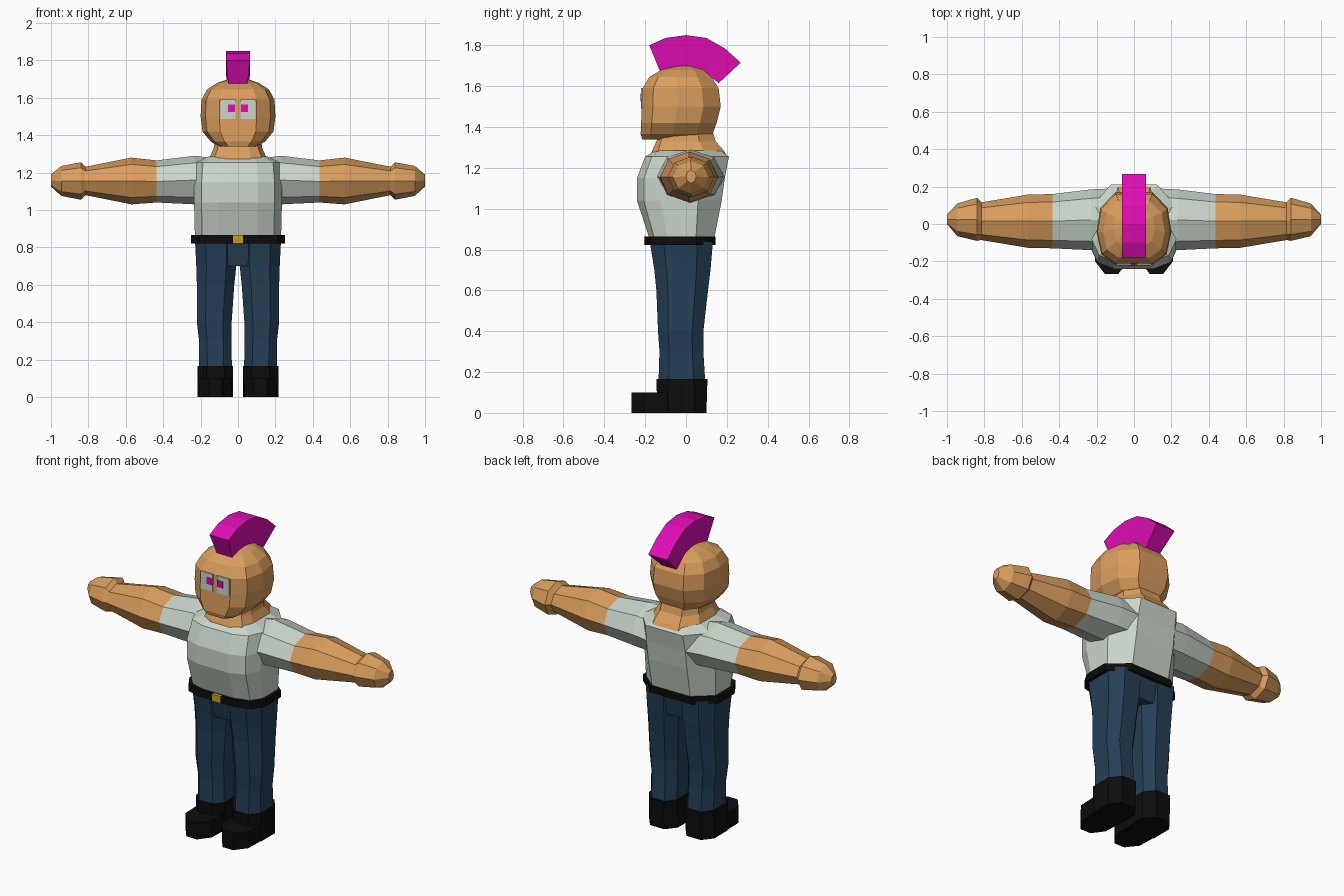
import bpy, bmesh, math
from mathutils import Vector


def material(name, r, g, b):
    m = bpy.data.materials.new(name)
    m.diffuse_color = (r, g, b, 1)
    return m


SKIN = material("skin", 0.70, 0.34, 0.11)
SHIRT = material("shirt grey", 0.59, 0.67, 0.59)
DENIM = material("denim blue", 0.018, 0.05, 0.095)
BLACK = material("black leather", 0.004, 0.004, 0.004)
PINK = material("hot pink", 0.75, 0.004, 0.46)
GOLD = material("gold", 0.55, 0.34, 0.01)


def loft(name, rings, mat):
    """Skin a list of equal-length closed rings and cap both ends."""
    bm = bmesh.new()
    loops = [[bm.verts.new(p) for p in ring] for ring in rings]
    n = len(loops[0])
    for a, b in zip(loops, loops[1:]):
        for i in range(n):
            j = (i + 1) % n
            bm.faces.new((a[i], a[j], b[j], b[i]))
    bm.faces.new(loops[0])
    bm.faces.new(loops[-1])
    bmesh.ops.recalc_face_normals(bm, faces=bm.faces)
    mesh = bpy.data.meshes.new(name)
    bm.to_mesh(mesh)
    bm.free()
    mesh.materials.append(mat)
    ob = bpy.data.objects.new(name, mesh)
    bpy.context.collection.objects.link(ob)
    return ob


def box(name, x0, x1, y0, y1, z0, z1, mat):
    return loft(name, [[(x0, y0, z), (x1, y0, z), (x1, y1, z), (x0, y1, z)]
                       for z in (z0, z1)], mat)


# Half outlines: (fraction of half width, fraction from front to back)
BODY = [(0.45, 0), (0.83, 0.08), (1, 0.28), (1, 0.72), (0.55, 1)]
HEAD = [(0.5, 0), (0.87, 0.14), (1, 0.45), (0.9, 0.78), (0.5, 1)]
LEG = [(0.5, 0), (1, 0.22), (1, 0.75), (0.5, 1)]


def section(half, z, w, y0, y1, cx=0):
    """Horizontal ring from a mirrored half outline."""
    pts = half + [(-u, v) for u, v in reversed(half)]
    return [(cx + u * w, y0 + v * (y1 - y0), z) for u, v in pts]


def stack(name, half, rows, mat, cx=0):
    return loft(name, [section(half, *r, cx) for r in rows], mat)


# Torso: z, half width, front y, back y
stack("shirt_torso", BODY, [
    (0.84, 0.23, -0.175, 0.135), (1.04, 0.235, -0.24, 0.175),
    (1.15, 0.235, -0.24, 0.19), (1.255, 0.225, -0.2, 0.21),
    (1.285, 0.16, -0.15, 0.17)], SHIRT)

# Neck
stack("neck", BODY, [
    (1.255, 0.16, -0.175, 0.203), (1.285, 0.15, -0.165, 0.185),
    (1.33, 0.13, -0.145, 0.145), (1.40, 0.12, -0.12, 0.125)], SKIN)

# Head
stack("head", HEAD, [
    (1.34, 0.10, -0.215, 0.06), (1.365, 0.145, -0.222, 0.13),
    (1.42, 0.19, -0.22, 0.15), (1.50, 0.2, -0.216, 0.17),
    (1.59, 0.195, -0.212, 0.16), (1.645, 0.165, -0.18, 0.125),
    (1.68, 0.11, -0.12, 0.085), (1.70, 0.05, -0.05, 0.04)], SKIN)

# Eyes
for s, side in ((-1, "left"), (1, "right")):
    xs = sorted((s * 0.014, s * 0.094))
    box(side + "_eye_white", *xs, -0.2205, -0.2125, 1.487, 1.59, SHIRT)
    xs = sorted((s * 0.016, s * 0.054))
    box(side + "_pupil", *xs, -0.2225, -0.2145, 1.525, 1.565, PINK)

# Mohawk: an arched strip, wider at the top
outer = [(-0.18, 1.80), (-0.10, 1.836), (0, 1.85), (0.10, 1.836),
         (0.19, 1.785), (0.268, 1.715)]
inner = [(-0.12, 1.655), (-0.07, 1.67), (0, 1.68), (0.06, 1.675),
         (0.11, 1.655), (0.16, 1.615)]
loft("mohawk", [[(-0.063, *o), (0.063, *o), (0.05, *i), (-0.05, *i)]
                for o, i in zip(outer, inner)], PINK)


# Arms: distance from centre, bottom z, top z, front y, back y
def arm_ring(x, z0, z1, y0, y1):
    ring = []
    for k in range(8):
        a = k * math.pi / 4
        ring.append((x, (y0 + y1) / 2 + math.cos(a) * (y1 - y0) / 2,
                     (z0 + z1) / 2 + math.sin(a) * (z1 - z0) / 2))
    return ring


SLEEVE = [(0.12, 1.03, 1.275, -0.15, 0.19), (0.23, 1.03, 1.29, -0.14, 0.185),
          (0.435, 1.04, 1.265, -0.13, 0.16)]
FOREARM = [(0.435, 1.04, 1.265, -0.13, 0.16), (0.57, 1.03, 1.28, -0.127, 0.157),
           (0.82, 1.08, 1.23, -0.085, 0.115)]
HAND = [(0.815, 1.08, 1.23, -0.085, 0.115), (0.84, 1.055, 1.255, -0.09, 0.14),
        (0.945, 1.075, 1.235, -0.065, 0.11), (1.0, 1.125, 1.19, 0.0, 0.05)]
for s, side in ((-1, "left"), (1, "right")):
    for part, rows, mat in (("sleeve", SLEEVE, SHIRT), ("forearm", FOREARM, SKIN),
                            ("hand", HAND, SKIN)):
        loft(side + "_" + part, [arm_ring(s * r[0], *r[1:]) for r in rows], mat)

# Belt and buckle
stack("belt", BODY, [(0.822, 0.25, -0.2, 0.145), (0.865, 0.25, -0.2, 0.145)], BLACK)
box("belt_buckle", -0.027, 0.027, -0.206, -0.19, 0.822, 0.865, GOLD)

# Hips
stack("hips", BODY, [(0.70, 0.2, -0.145, 0.105), (0.84, 0.225, -0.175, 0.13)], DENIM)

# Legs: z, inner x, outer x, front y, back y
LEG_ROWS = [(0.14, 0.032, 0.208, -0.135, 0.095), (0.30, 0.036, 0.208, -0.13, 0.085),
            (0.40, 0.034, 0.22, -0.137, 0.085), (0.60, 0.02, 0.22, -0.145, 0.108),
            (0.70, 0.009, 0.223, -0.155, 0.12), (0.84, 0.004, 0.23, -0.178, 0.132)]
BOOT_ROWS = [(0, 0.026, 0.216, -0.14, 0.1), (0.165, 0.026, 0.216, -0.145, 0.105)]
TOE = [(0.03, -0.08), (0.034, -0.2), (0.085, -0.268), (0.155, -0.268),
       (0.208, -0.2), (0.212, -0.08)]
for s, side in ((-1, "left"), (1, "right")):
    for part, rows, mat in (("trouser_leg", LEG_ROWS, DENIM), ("boot", BOOT_ROWS, BLACK)):
        loft(side + "_" + part,
             [section(LEG, z, (b - a) / 2, y0, y1, s * (a + b) / 2)
              for z, a, b, y0, y1 in rows], mat)
    loft(side + "_boot_toe", [[(s * x, y, z) for x, y in TOE] for z in (0, 0.1)], BLACK)
